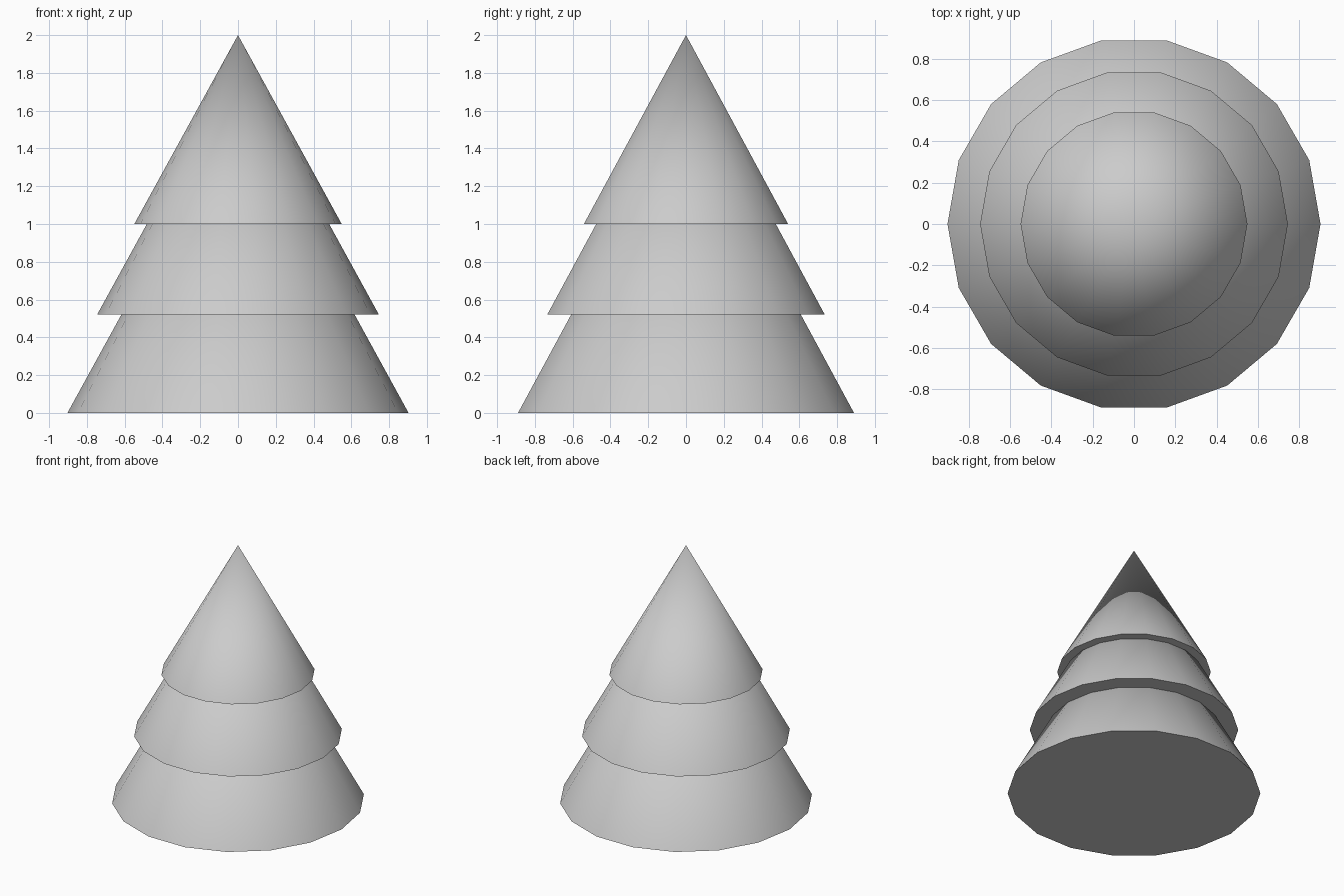
import bpy
import math

if "Cube" in bpy.data.objects:
    bpy.data.objects.remove(bpy.data.objects["Cube"])

SIDES = 18
SLOPE = 0.549  # radius lost per unit of height, shared by all tiers


def tier(name, base_z, radius):
    """One solid smooth-shaded cone of foliage standing on base_z."""
    height = radius / SLOPE
    # rotated a quarter turn so a corner lies on the x axis
    bpy.ops.mesh.primitive_cone_add(
        vertices=SIDES, radius1=radius, radius2=0, depth=height,
        location=(0, 0, base_z + height / 2), rotation=(0, 0, math.pi / 2))
    obj = bpy.context.object
    obj.name = name
    bpy.ops.object.transform_apply(location=True, rotation=True, scale=True)
    bpy.ops.object.shade_smooth_by_angle(angle=math.radians(35))
    return obj


# Three overlapping foliage tiers
tier("bottom_tier", 0.0, 0.903)
tier("middle_tier", 0.522, 0.745)
tier("top_tier", 1.0, 0.549)
